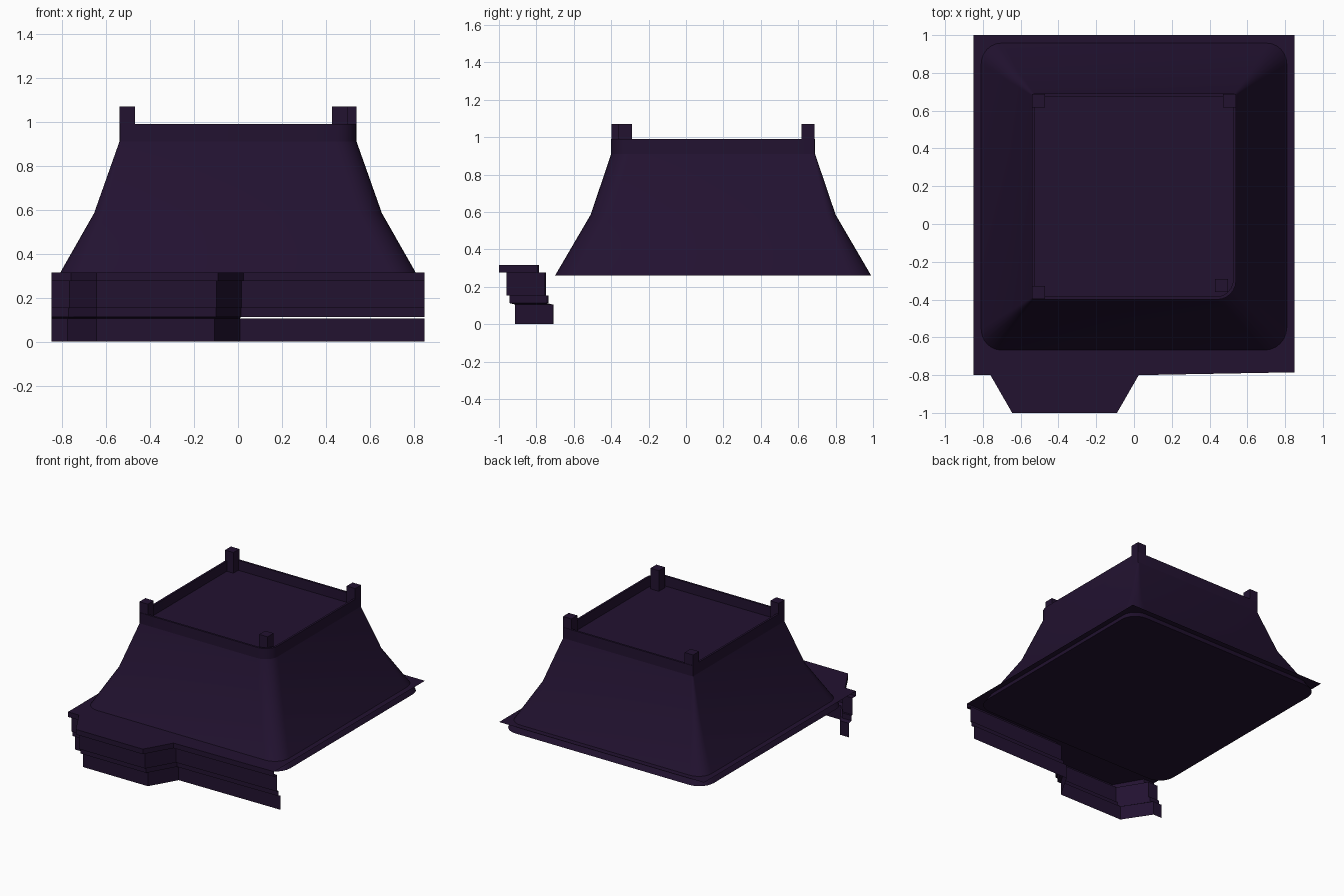
import bpy, bmesh
from math import sin, cos, pi, radians

if "Cube" in bpy.data.objects:
    bpy.data.objects.remove(bpy.data.objects["Cube"])

mat = bpy.data.materials.new("dark_slate")
mat.diffuse_color = (0.016, 0.006, 0.03, 1)
mat.use_nodes = True
mat.node_tree.nodes["Principled BSDF"].inputs["Base Color"].default_value = mat.diffuse_color


def finish(name, bm, smooth=False, recalc=True):
    if recalc:
        bmesh.ops.recalc_face_normals(bm, faces=bm.faces[:])
    me = bpy.data.meshes.new(name)
    bm.to_mesh(me)
    bm.free()
    ob = bpy.data.objects.new(name, me)
    bpy.context.collection.objects.link(ob)
    me.materials.append(mat)
    if smooth:
        bpy.ops.object.select_all(action='DESELECT')
        ob.select_set(True)
        bpy.context.view_layer.objects.active = ob
        bpy.ops.object.shade_smooth_by_angle(angle=radians(25))
    return ob


def ring(x, y0, y1, z, r, r_front_right, segs=6):
    """Rounded rectangle, with its own radius on the front right corner."""
    pts = []
    corners = [(x, y1, -1, -1, r), (-x, y1, 1, -1, r),
               (-x, y0, 1, 1, r), (x, y0, -1, 1, r_front_right)]
    for q, (cx, cy, sx, sy, rad) in enumerate(corners):
        for i in range(segs + 1):
            a = (q + i / segs) * pi / 2
            pts.append((cx + sx * rad + rad * cos(a), cy + sy * rad + rad * sin(a), z))
    return pts


def loft(name, rings, cap_start, cap_end):
    bm = bmesh.new()
    rows = [[bm.verts.new(p) for p in r] for r in rings]
    n = len(rows[0])
    for a, b in zip(rows, rows[1:]):
        for i in range(n):
            j = (i + 1) % n
            bm.faces.new((a[i], a[j], b[j], b[i]))
    if cap_start:
        bm.faces.new(rows[0][::-1])
    if cap_end:
        bm.faces.new(rows[-1])
    return finish(name, bm, True)


# Flared mansard roof
loft("mansard_roof", [ring(0.84, -0.70, 0.99, 0.26, 0.12, 0.12),
                      ring(0.655, -0.51, 0.80, 0.585, 0.05, 0.11),
                      ring(0.54, -0.40, 0.69, 0.91, 0.01, 0.10)], True, False)

# Parapet with the sunken deck inside it
t = 0.015
loft("parapet_and_deck", [ring(0.54, -0.40, 0.69, 0.91, 0.01, 0.10),
                          ring(0.54, -0.40, 0.69, 0.99, 0.01, 0.10),
                          ring(0.54 - t, -0.40 + t, 0.69 - t, 0.99, 0.005, 0.09),
                          ring(0.54 - t, -0.40 + t, 0.69 - t, 0.915, 0.005, 0.09)], False, True)

# Corner posts (front right one sits inside the rounded corner)
for name, cx, cy in [("back_left_post", -0.505, 0.652), ("back_right_post", 0.505, 0.652),
                     ("front_left_post", -0.505, -0.362), ("front_right_post", 0.463, -0.325)]:
    bm = bmesh.new()
    bmesh.ops.create_cube(bm, size=1)
    for v in bm.verts:
        v.co = (cx + v.co.x * 0.07, cy + v.co.y * 0.07, 0.975 + v.co.z * 0.19)
    finish(name, bm)


# Front line with a canted bay; "inset" moves it towards the wall
def front_line(inset):
    s = inset * 0.2
    return [(-0.85, -0.80 + inset), (-0.76 - s, -0.80 + inset), (-0.645, -1 + inset),
            (-0.09 - s, -1 + inset), (0.025 - s, -0.80 + inset), (0.85, -0.785 + inset * 0.9)]


# Thin eaves plate
bm = bmesh.new()
outline = front_line(0) + [(0.85, 1.0), (-0.85, 1.0)]
bm.faces.new([bm.verts.new((x, y, 0.315)) for x, y in outline])
finish("eaves_plate", bm, recalc=False)

# Stepped cornice sheet below the front edge of the plate
profile = [(0, 0.315), (0, 0.277), (0.04, 0.277), (0.04, 0.152),
           (0.055, 0.152), (0.055, 0.113), (0.085, 0.105), (0.085, 0.0)]
bm = bmesh.new()
rows = [[bm.verts.new((x, y, z)) for x, y in front_line(d)] for d, z in profile]
for k, (a, b) in enumerate(zip(rows, rows[1:])):
    for i in range(5):
        if k == 5 and i == 4:      # open slot on the right run
            continue
        bm.faces.new((a[i], b[i], b[i + 1], a[i + 1]))
finish("front_cornice", bm, recalc=False)
